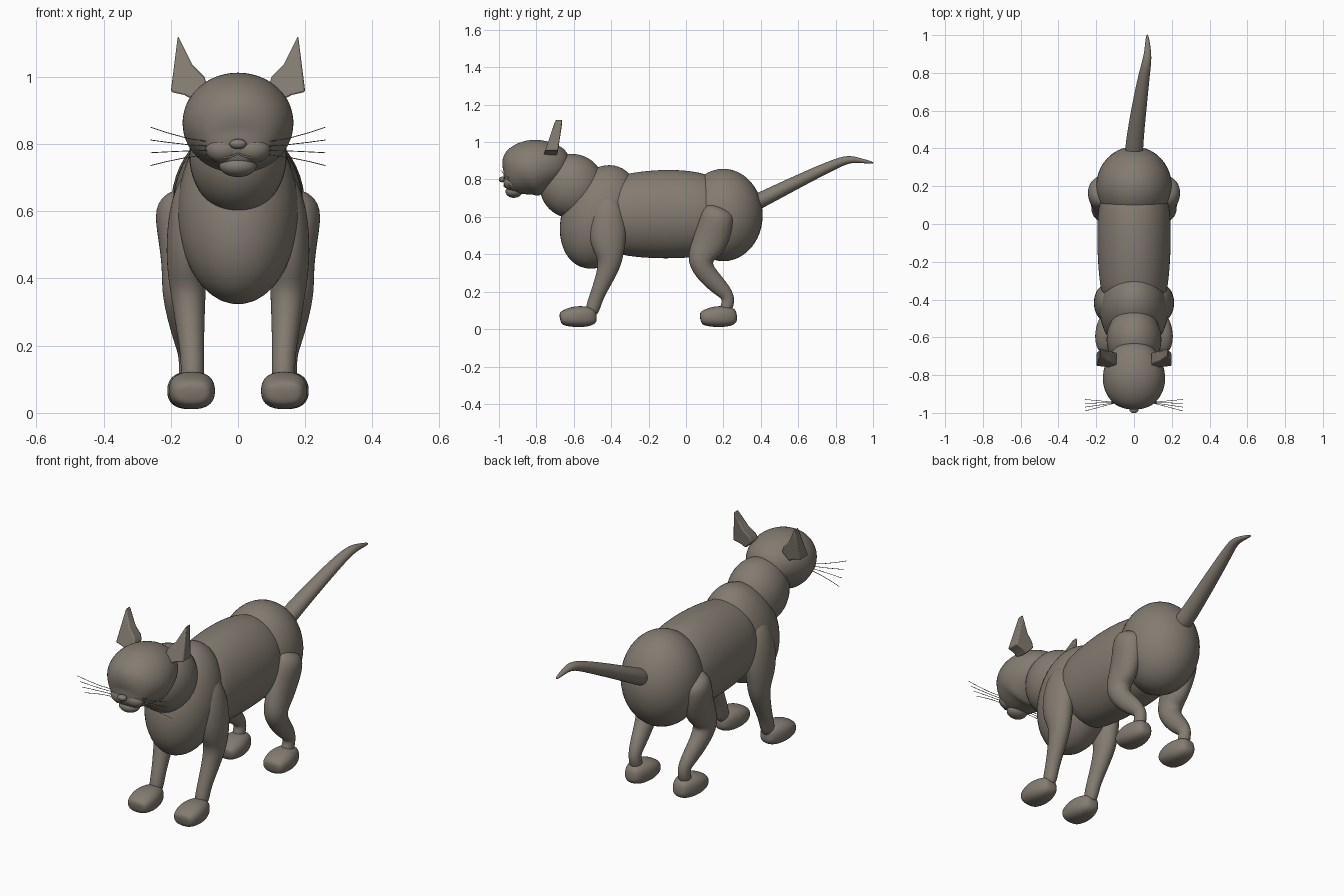
import bpy, bmesh, math
from mathutils import Matrix, Vector

cube = bpy.data.objects.get("Cube")
if cube:
    bpy.data.objects.remove(cube, do_unlink=True)

fur = bpy.data.materials.new("warm_grey")
fur.use_nodes = True
fur.diffuse_color = (0.23, 0.2, 0.165, 1)
bsdf = next(n for n in fur.node_tree.nodes if n.type == "BSDF_PRINCIPLED")
bsdf.inputs["Base Color"].default_value = fur.diffuse_color
bsdf.inputs["Roughness"].default_value = 0.8


def add_object(name, bm, mirror=False, subdivide=0):
    bmesh.ops.recalc_face_normals(bm, faces=bm.faces)
    for face in bm.faces:
        face.smooth = True
    mesh = bpy.data.meshes.new(name)
    bm.to_mesh(mesh)
    bm.free()
    mesh.materials.append(fur)
    obj = bpy.data.objects.new(name, mesh)
    bpy.context.collection.objects.link(obj)
    if mirror:
        obj.modifiers.new("pair", "MIRROR").use_mirror_merge = False
    if subdivide:
        sub = obj.modifiers.new("smooth", "SUBSURF")
        sub.levels = sub.render_levels = subdivide
    return obj


def ellipsoid(name, centre, radii, tilt=0, mirror=False):
    bm = bmesh.new()
    matrix = (Matrix.Translation(centre) @ Matrix.Rotation(math.radians(tilt), 4, "X")
              @ Matrix.Diagonal((*radii, 1)))
    bmesh.ops.create_uvsphere(bm, u_segments=40, v_segments=24, radius=1, matrix=matrix)
    return add_object(name, bm, mirror)


def loft(name, rings, mirror=False, power=1.0, sides=20):
    """Skin elliptical rings (x, y, z, side radius, other radius) along a path."""
    bm = bmesh.new()
    centres = [Vector(r[:3]) for r in rings]
    loops = []
    for i, (x, y, z, wide, deep) in enumerate(rings):
        along = centres[min(i + 1, len(rings) - 1)] - centres[max(i - 1, 0)]
        across = Vector((1, 0, 0))
        up = along.cross(across).normalized()
        loop = []
        for k in range(sides):
            a = math.tau * k / sides
            c, s = (math.copysign(abs(v) ** power, v) for v in (math.cos(a), math.sin(a)))
            loop.append(bm.verts.new(centres[i] + across * wide * c + up * deep * s))
        loops.append(loop)
    for a, b in zip(loops, loops[1:]):
        for k in range(sides):
            n = (k + 1) % sides
            bm.faces.new((a[k], a[n], b[n], b[k]))
    bm.faces.new(loops[0])
    bm.faces.new(loops[-1])
    return add_object(name, bm, mirror, 2)


def wire(name, points, radius, closed=False):
    curve = bpy.data.curves.new(name, "CURVE")
    curve.dimensions = "3D"
    curve.bevel_depth = radius
    curve.bevel_resolution = 1
    spline = curve.splines.new("POLY")
    spline.points.add(len(points) - 1)
    for p, co in zip(spline.points, points):
        p.co = (*co, 1)
    spline.use_cyclic_u = closed
    curve.materials.append(fur)
    bpy.context.collection.objects.link(bpy.data.objects.new(name, curve))


# Body
ellipsoid("rump", (0, 0.2, 0.61), (0.2, 0.21, 0.247))
ellipsoid("chest", (0, -0.46, 0.6), (0.18, 0.202, 0.286), tilt=-21)
ellipsoid("neck", (0, -0.61, 0.765), (0.145, 0.172, 0.172))
loft("torso", [(0, -0.42, 0.61, 0.16, 0.19), (0, -0.33, 0.61, 0.182, 0.222),
               (0, -0.15, 0.615, 0.196, 0.24), (0, 0, 0.615, 0.196, 0.236),
               (0, 0.1, 0.61, 0.188, 0.222), (0, 0.2, 0.61, 0.15, 0.18)], sides=32)
loft("tail", [(0, 0.34, 0.66, 0.05, 0.045), (0, 0.42, 0.7, 0.048, 0.042),
              (0.03, 0.64, 0.81, 0.04, 0.034), (0.055, 0.8, 0.885, 0.03, 0.027),
              (0.07, 0.87, 0.91, 0.024, 0.022), (0.073, 0.93, 0.902, 0.016, 0.013),
              (0.07, 1.005, 0.888, 0.007, 0.006)])

# Head
loft("head", [(0, -0.625, 0.88, 0.04, 0.04), (0, -0.64, 0.88, 0.085, 0.075),
              (0, -0.69, 0.88, 0.135, 0.115), (0, -0.78, 0.875, 0.167, 0.148),
              (0, -0.85, 0.853, 0.167, 0.156), (0, -0.895, 0.832, 0.145, 0.14),
              (0, -0.925, 0.797, 0.115, 0.098), (0, -0.955, 0.785, 0.08, 0.06),
              (0, -0.97, 0.782, 0.045, 0.035)], sides=32)
ellipsoid("muzzle_pad", (0.042, -0.93, 0.785), (0.055, 0.045, 0.042), mirror=True)
ellipsoid("chin", (0, -0.92, 0.735), (0.055, 0.045, 0.033))
ellipsoid("nose", (0, -0.983, 0.8), (0.025, 0.018, 0.015))

# Eyes with lids and slit pupils
ellipsoid("eye", (0.1, -0.876, 0.905), (0.026, 0.016, 0.02), mirror=True)
ellipsoid("pupil", (0.1, -0.889, 0.905), (0.005, 0.005, 0.017), mirror=True)

for side, label in ((1, "left"), (-1, "right")):
    lid = [(side * (0.1 + 0.027 * math.cos(a)), -0.885 + 0.012 * math.cos(a),
            0.905 + 0.022 * math.sin(a))
           for a in (math.tau * k / 24 for k in range(24))]
    wire(label + "_eyelid", lid, 0.004, closed=True)
    wire(label + "_mouth", [(0, -0.972, 0.772), (side * 0.02, -0.972, 0.763),
                            (side * 0.045, -0.965, 0.757)], 0.003)
    # Four fanned whiskers per cheek
    for i in range(4):
        root_z, tip_z = 0.807 - 0.013 * i, 0.85 - 0.038 * i
        wire(f"{label}_whisker_{i + 1}",
             [(side * (0.09 + 0.17 * t), -0.945 - 0.045 * t * (1 - i / 2.2),
               root_z + (tip_z - root_z) * t ** 1.4) for t in (0, 0.35, 0.7, 1)], 0.0014)

# Ears: tapered slabs leaning back
outline = [(0.09, 0.97), (0.1, 1.0), (0.135, 1.035), (0.179, 1.122),
           (0.2, 0.955), (0.16, 0.946), (0.13, 0.93)]
bm = bmesh.new()
front, back = [], []
for x, z in outline:
    rise = (z - 0.95) / 0.17
    middle, half = -0.72 + 0.042 * rise, 0.035 - 0.016 * rise
    front.append(bm.verts.new((x, middle - half, z)))
    back.append(bm.verts.new((x, middle + half, z)))
bm.faces.new(front)
bm.faces.new(back[::-1])
for k in range(len(outline)):
    n = (k + 1) % len(outline)
    bm.faces.new((front[k], back[k], back[n], front[n]))
ear = add_object("ear", bm, mirror=True)
bevel = ear.modifiers.new("soft_edge", "BEVEL")
bevel.width, bevel.segments = 0.006, 2
bpy.context.view_layer.objects.active = ear
ear.select_set(True)
bpy.ops.object.shade_smooth_by_angle(angle=math.radians(35))

# Legs
loft("front_leg", [(0.1, -0.42, 0.74, 0.05, 0.05), (0.135, -0.42, 0.64, 0.068, 0.09),
                   (0.15, -0.42, 0.5, 0.066, 0.105), (0.152, -0.41, 0.41, 0.058, 0.08),
                   (0.148, -0.405, 0.35, 0.052, 0.062), (0.142, -0.445, 0.25, 0.042, 0.046),
                   (0.135, -0.485, 0.16, 0.034, 0.037), (0.135, -0.51, 0.07, 0.036, 0.04)],
     mirror=True)
loft("hind_leg", [(0.15, 0.19, 0.655, 0.06, 0.07), (0.178, 0.17, 0.61, 0.075, 0.09),
                  (0.172, 0.15, 0.52, 0.066, 0.095), (0.168, 0.11, 0.43, 0.058, 0.09),
                  (0.17, 0.065, 0.36, 0.058, 0.068), (0.165, 0.12, 0.28, 0.046, 0.055),
                  (0.15, 0.205, 0.2, 0.036, 0.043), (0.145, 0.235, 0.155, 0.028, 0.034),
                  (0.145, 0.2, 0.08, 0.036, 0.036)], mirror=True)

# Paws: rounded, wide at the toes and narrow at the heel
for name, x, toe in (("front_paw", 0.137, -0.675), ("hind_paw", 0.142, 0.075)):
    loft(name, [(x, toe, 0.056, 0.045, 0.028), (x, toe + 0.02, 0.06, 0.062, 0.043),
                (x, toe + 0.08, 0.067, 0.073, 0.058), (x, toe + 0.14, 0.067, 0.062, 0.056),
                (x, toe + 0.18, 0.068, 0.045, 0.046), (x, toe + 0.198, 0.07, 0.026, 0.026)],
         mirror=True, power=0.8)
